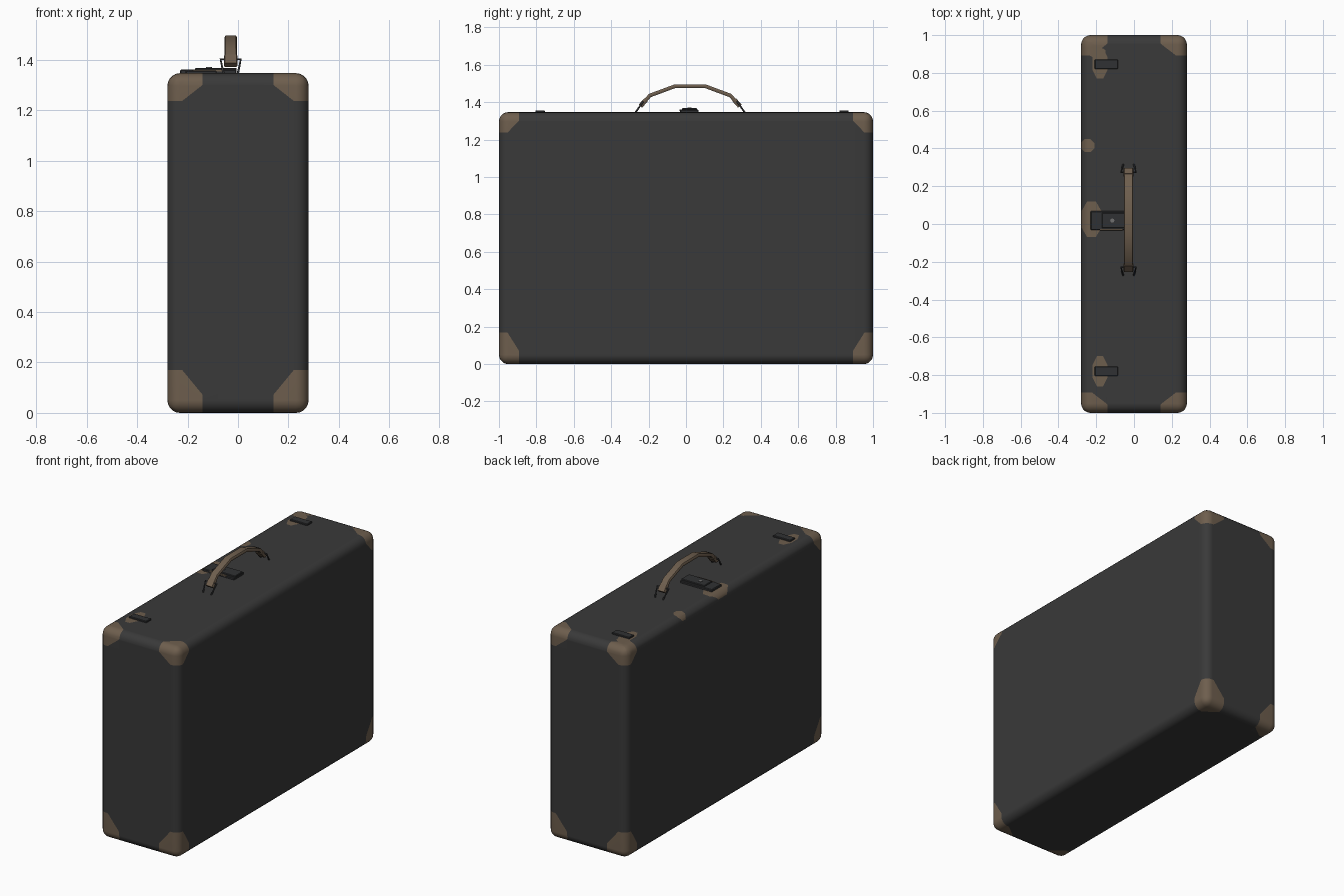
import bpy, bmesh, math
from mathutils import Vector, Matrix

if "Cube" in bpy.data.objects:
    bpy.data.objects.remove(bpy.data.objects["Cube"])

HX, HY, H = 0.28, 1.0, 1.347


def material(name, rgb):
    m = bpy.data.materials.new(name)
    m.diffuse_color = (*rgb, 1)
    m.use_nodes = True
    m.node_tree.nodes["Principled BSDF"].inputs["Base Color"].default_value = m.diffuse_color
    return m


black = material("black_leather", (0.041, 0.041, 0.041))
brown = material("worn_brown", (0.155, 0.112, 0.075))
metal = material("dark_metal", (0.030, 0.031, 0.033))
grey = material("grey_metal", (0.16, 0.16, 0.16))


def finish(bm, name, mats, angle=35):
    bmesh.ops.recalc_face_normals(bm, faces=bm.faces[:])
    me = bpy.data.meshes.new(name)
    bm.to_mesh(me)
    bm.free()
    for m in mats:
        me.materials.append(m)
    ob = bpy.data.objects.new(name, me)
    bpy.context.collection.objects.link(ob)
    bpy.context.view_layer.objects.active = ob
    ob.select_set(True)
    bpy.ops.object.shade_smooth_by_angle(angle=math.radians(angle))
    ob.select_set(False)
    return ob


def box_bm(lo, hi, bevel, segs):
    bm = bmesh.new()
    lo, hi = Vector(lo), Vector(hi)
    bmesh.ops.create_cube(bm, size=1, matrix=Matrix.Translation((lo + hi) / 2) @ Matrix.Diagonal((*(hi - lo), 1)))
    if bevel:
        bmesh.ops.bevel(bm, geom=bm.edges[:], offset=bevel, segments=segs, profile=0.5, affect='EDGES')
    return bm


def box(name, lo, hi, mat, bevel=0.003):
    return finish(box_bm(lo, hi, bevel, 1), name, [mat])


def paint_convex(bm, faces, planes):
    """Cut the faces by each plane in turn and paint what lies inside all of them."""
    for p, n in planes:
        p, n = Vector(p), Vector(n).normalized()
        geom = set(faces)
        for f in faces:
            geom.update(f.edges)
            geom.update(f.verts)
        res = bmesh.ops.bisect_plane(bm, geom=list(geom), dist=1e-5, plane_co=p, plane_no=n)
        cut = [g for g in res['geom'] if isinstance(g, bmesh.types.BMFace)]
        faces = [f for f in cut if (f.calc_center_median() - p).dot(n) < 0]
    for f in faces:
        f.material_index = 1


# Case with rounded edges and worn corners
bm = box_bm((-HX, -HY, 0), (HX, HY, H), 0.05, 5)
for sx in (-1, 1):
    for sy in (-1, 1):
        for top in (0, 1):
            sz = 1 if top else -1
            c = Vector((sx * HX, sy * HY, H * top))
            ax, ay, az = 0.14, 0.107, (0.11 if top else 0.17)
            planes = [(c - Vector((sx * ax, 0, 0)), (-sx, 0, 0)),
                      (c - Vector((0, sy * ay, 0)), (0, -sy, 0)),
                      (c - Vector((0, 0, sz * az)), (0, 0, -sz)),
                      (c - Vector((sx * ax * 1.42, 0, 0)), (-sx / ax, -sy / ay, -sz / az))]
            paint_convex(bm, bm.faces[:], planes)

# Worn patches on the lid: centre x, y, half sizes
for cx, cy, rx, ry in ((-0.18, 0.85, 0.04, 0.08), (-0.245, 0.415, 0.035, 0.035),
                       (-0.225, 0.025, 0.055, 0.095), (-0.18, -0.78, 0.04, 0.08),
                       (-0.2, 0.91, 0.05, 0.025)):
    planes = []
    for i in range(8):
        a = i * math.pi / 4
        d = Vector((math.cos(a), math.sin(a), 0))
        planes.append(((cx + d.x * rx, cy + d.y * ry, H), (d.x / rx, d.y / ry, 0)))
    lid = [f for f in bm.faces if f.calc_center_median().z > H - 0.03]
    paint_convex(bm, lid, planes)
case = finish(bm, "case", [black, brown], 60)
case.modifiers.new("weighted_normals", 'WEIGHTED_NORMAL').keep_sharp = True

# Latches
for i, y in enumerate((-0.78, 0.845)):
    box(f"latch_{i}", (-0.208, y - 0.025, H - 0.005), (-0.085, y + 0.025, H + 0.010), metal)

# Central lock: base plate, hasp with worn edge, round keyhole
box("lock_plate", (-0.23, -0.032, H - 0.005), (-0.005, 0.068, H + 0.014), metal, 0.004)
box("lock_hasp", (-0.17, -0.022, H + 0.01), (-0.005, 0.058, H + 0.021), metal)
box("lock_worn_edge", (-0.18, -0.034, H + 0.006), (-0.06, -0.026, H + 0.0155), brown, 0.001)
bm = bmesh.new()
bmesh.ops.create_cone(bm, cap_ends=True, segments=16, radius1=0.011, radius2=0.011, depth=0.008,
                      matrix=Matrix.Translation((-0.115, 0.018, H + 0.020)))
finish(bm, "keyhole", [grey])


def sweep(name, path, w, t, mats, cx):
    """Sweep a chamfered strap section along (y, z) points."""
    bm = bmesh.new()
    c = 0.35
    sec = [(1, 1 - 2 * c), (1 - c / 2, 1), (-1 + c / 2, 1), (-1, 1 - 2 * c),
           (-1, -1 + 2 * c), (-1 + c / 2, -1), (1 - c / 2, -1), (1, -1 + 2 * c)]
    pts = [Vector((0, y, z)) for y, z in path]
    rings = []
    for i, p in enumerate(pts):
        d = (pts[min(i + 1, len(pts) - 1)] - pts[max(i - 1, 0)]).normalized()
        n = Vector((0, -d.z, d.y))
        rings.append([bm.verts.new(Vector((cx + u * w / 2, 0, 0)) + p + n * (v * t / 2)) for u, v in sec])
    for a, b in zip(rings, rings[1:]):
        for k in range(8):
            bm.faces.new((a[k], a[k - 1], b[k - 1], b[k]))
    bm.faces.new(rings[0])
    bm.faces.new(rings[-1])
    return finish(bm, name, mats)


# Handle strap and its thicker end sleeves
CX, CY = -0.029, 0.022
half = [(0.262, 1.383), (0.215, 1.436), (0.08, 1.486)]
path = [(CY - y, z) for y, z in half] + [(CY + y, z) for y, z in reversed(half)]
sweep("handle_strap", path, 0.050, 0.020, [brown], CX)
for i, s in enumerate((-1, 1)):
    sweep(f"handle_sleeve_{i}", [(CY + s * 0.266, 1.379), (CY + s * 0.236, 1.413)], 0.054, 0.025, [brown], CX)

    # Wire ring joining the strap to the lid
    cu = bpy.data.curves.new(f"handle_ring_{i}", 'CURVE')
    cu.dimensions = '3D'
    cu.bevel_depth = 0.005
    cu.bevel_resolution = 1
    cu.use_fill_caps = True
    sp = cu.splines.new('POLY')
    yl, yt = CY + s * 0.294, CY + s * 0.252
    ring = [(CX - 0.028, yl, H - 0.004), (CX - 0.040, yt, 1.402),
            (CX + 0.040, yt, 1.402), (CX + 0.028, yl, H - 0.004)]
    sp.points.add(len(ring) - 1)
    for pt, co in zip(sp.points, ring):
        pt.co = (*co, 1)
    cu.materials.append(metal)
    bpy.context.collection.objects.link(bpy.data.objects.new(f"handle_ring_{i}", cu))
